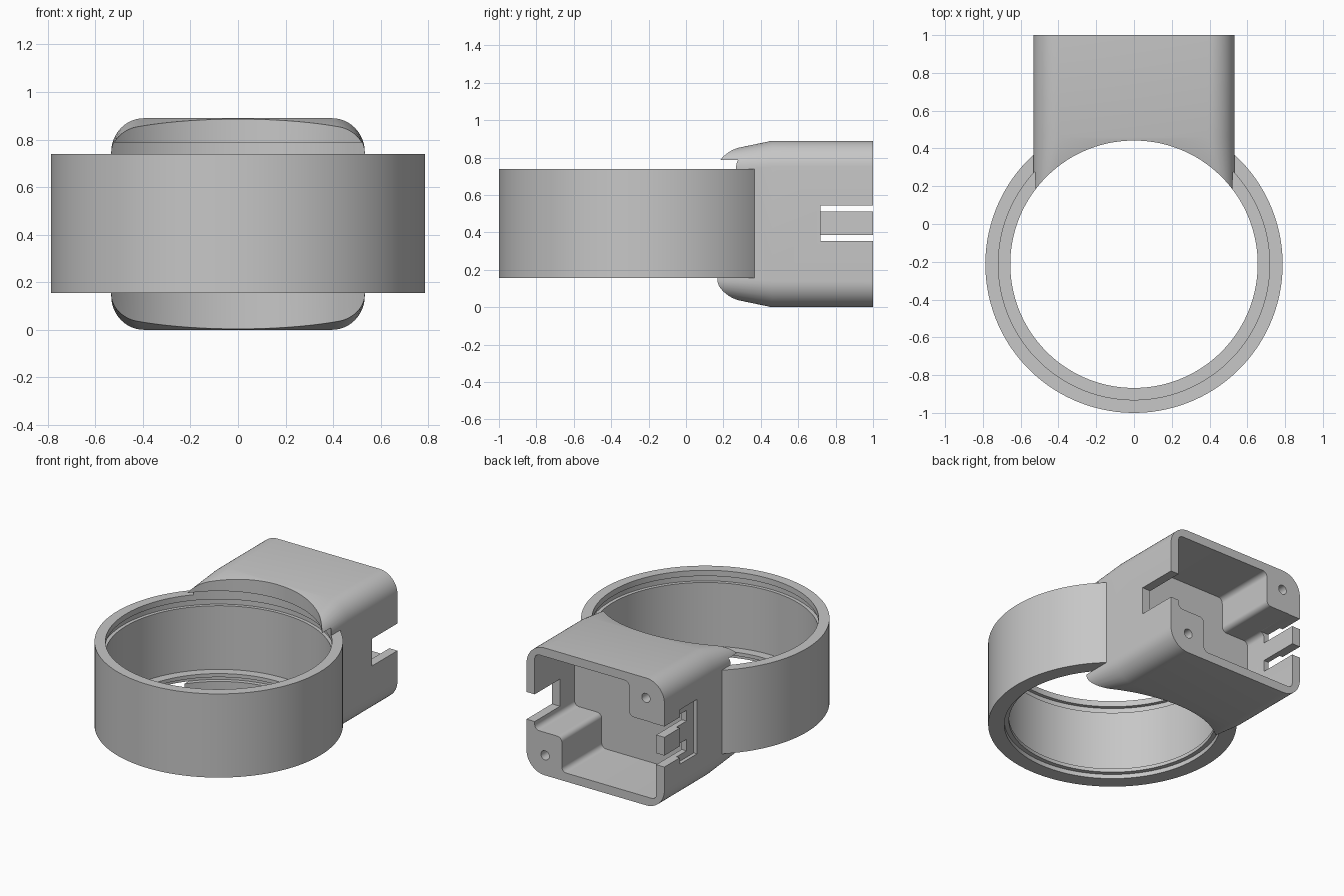
import bpy, bmesh, math
from mathutils import Vector, Matrix

if "Cube" in bpy.data.objects:
    bpy.data.objects.remove(bpy.data.objects["Cube"], do_unlink=True)

RING_Y = -0.213      # centre of the ring
HALF_W = 0.533

grey = bpy.data.materials.new("plain grey")
grey.use_nodes = True
colour = (0.57, 0.57, 0.57, 1)
grey.diffuse_color = colour
grey.node_tree.nodes["Principled BSDF"].inputs["Base Color"].default_value = colour


def make_object(name, bm):
    bmesh.ops.recalc_face_normals(bm, faces=bm.faces)
    mesh = bpy.data.meshes.new(name)
    bm.to_mesh(mesh)
    bm.free()
    obj = bpy.data.objects.new(name, mesh)
    bpy.context.collection.objects.link(obj)
    mesh.materials.append(grey)
    return obj


def loft(name, loops):
    """Closed solid through matching loops of points."""
    bm = bmesh.new()
    rows = [[bm.verts.new(p) for p in loop] for loop in loops]
    n = len(rows[0])
    for a, b in zip(rows, rows[1:]):
        for i in range(n):
            j = (i + 1) % n
            bm.faces.new((a[i], a[j], b[j], b[i]))
    bm.faces.new(rows[0])
    bm.faces.new(rows[-1])
    return make_object(name, bm)


def revolve(name, profile, sides=128):
    """Round solid about the ring axis from (radius, height) points."""
    def circle(r, z):
        steps = [2 * math.pi * (i + 0.5) / sides for i in range(sides)]
        return [(r * math.cos(t), RING_Y + r * math.sin(t), z) for t in steps]
    return loft(name, [circle(r, z) for r, z in profile])


def rounded(corners, radius, y, steps=8):
    """Outline in the xz plane at depth y with its square corners rounded."""
    out = []
    pts = [Vector(c) for c in corners]
    for i, p in enumerate(pts):
        a = (pts[i - 1] - p).normalized()
        b = (pts[(i + 1) % len(pts)] - p).normalized()
        centre = p + radius * (a + b)
        for k in range(steps + 1):
            t = math.pi / 2 * k / steps
            q = centre - radius * (b * math.cos(t) + a * math.sin(t))
            out.append((q.x, y, q.y))
    return out


def housing_section(y, low, high, radius):
    corners = [(-HALF_W, low), (HALF_W, low), (HALF_W, high), (-HALF_W, high)]
    return rounded(corners, radius, y, 12)


def box(name, low, high):
    bm = bmesh.new()
    bmesh.ops.create_cube(bm, size=1)
    low, high = Vector(low), Vector(high)
    bmesh.ops.scale(bm, vec=high - low, verts=bm.verts)
    bmesh.ops.translate(bm, vec=(low + high) / 2, verts=bm.verts)
    return make_object(name, bm)


def combine(body, tool, operation):
    mod = body.modifiers.new(operation.lower(), "BOOLEAN")
    mod.object, mod.operation, mod.solver = tool, operation, "EXACT"
    bpy.context.view_layer.objects.active = body
    bpy.ops.object.modifier_apply(modifier=mod.name)
    bpy.data.objects.remove(tool, do_unlink=True)


# Housing: rounded box whose top and bottom taper toward the ring
body = loft("ring_and_housing", [housing_section(0.1, 0.075, 0.815, 0.075),
                                 housing_section(0.46, 0, 0.89, 0.14),
                                 housing_section(1, 0, 0.89, 0.14)])

# Ring band
combine(body, revolve("band", [(0.787, 0.155), (0.787, 0.74)]), "UNION")

# Stepped bore: bottom step, thin lip, main wall, inner groove and cap recess
bore = [(0.655, -0.2), (0.655, 0.155), (0.685, 0.155), (0.685, 0.185),
        (0.655, 0.185), (0.655, 0.21), (0.718, 0.21), (0.718, 0.655),
        (0.742, 0.655), (0.742, 0.7), (0.718, 0.7), (0.718, 0.787),
        (0.655, 0.787), (0.655, 1.1)]
combine(body, revolve("bore", bore), "DIFFERENCE")

# Cavity open at the back, leaving screw posts in two opposite corners
cavity = [(-0.47, 0.06), (0.26, 0.06), (0.26, 0.3), (0.47, 0.3),
          (0.47, 0.83), (-0.26, 0.83), (-0.26, 0.59), (-0.47, 0.59)]
combine(body, loft("cavity", [rounded(cavity, 0.035, y) for y in (0.56, 1.1)]),
        "DIFFERENCE")

# Screw holes
for side in (-1, 1):
    bm = bmesh.new()
    bmesh.ops.create_cone(bm, cap_ends=True, segments=24, radius1=0.032, radius2=0.032,
                          depth=0.6, matrix=Matrix.Rotation(math.pi / 2, 4, "X"))
    bmesh.ops.translate(bm, vec=(side * 0.39, 1, 0.445 - side * 0.305), verts=bm.verts)
    combine(body, make_object("screw_hole", bm), "DIFFERENCE")

# Cable notch on one side, clip tongue between two wide slots on the other
combine(body, box("notch", (0.4, 0.72, 0.355), (0.7, 1.1, 0.545)), "DIFFERENCE")
for low, high in ((0.305, 0.385), (0.513, 0.588)):
    combine(body, box("slot", (-0.7, 0.72, low), (-0.4, 1.1, high)), "DIFFERENCE")
# Shallow recess across the root of the tongue
combine(body, box("recess", (-0.7, 0.64, 0.26), (-0.508, 0.83, 0.64)), "DIFFERENCE")

# Smooth shading with sharp edges
bpy.ops.object.select_all(action="DESELECT")
body.select_set(True)
bpy.context.view_layer.objects.active = body
bpy.ops.object.shade_smooth_by_angle(angle=math.radians(25))
